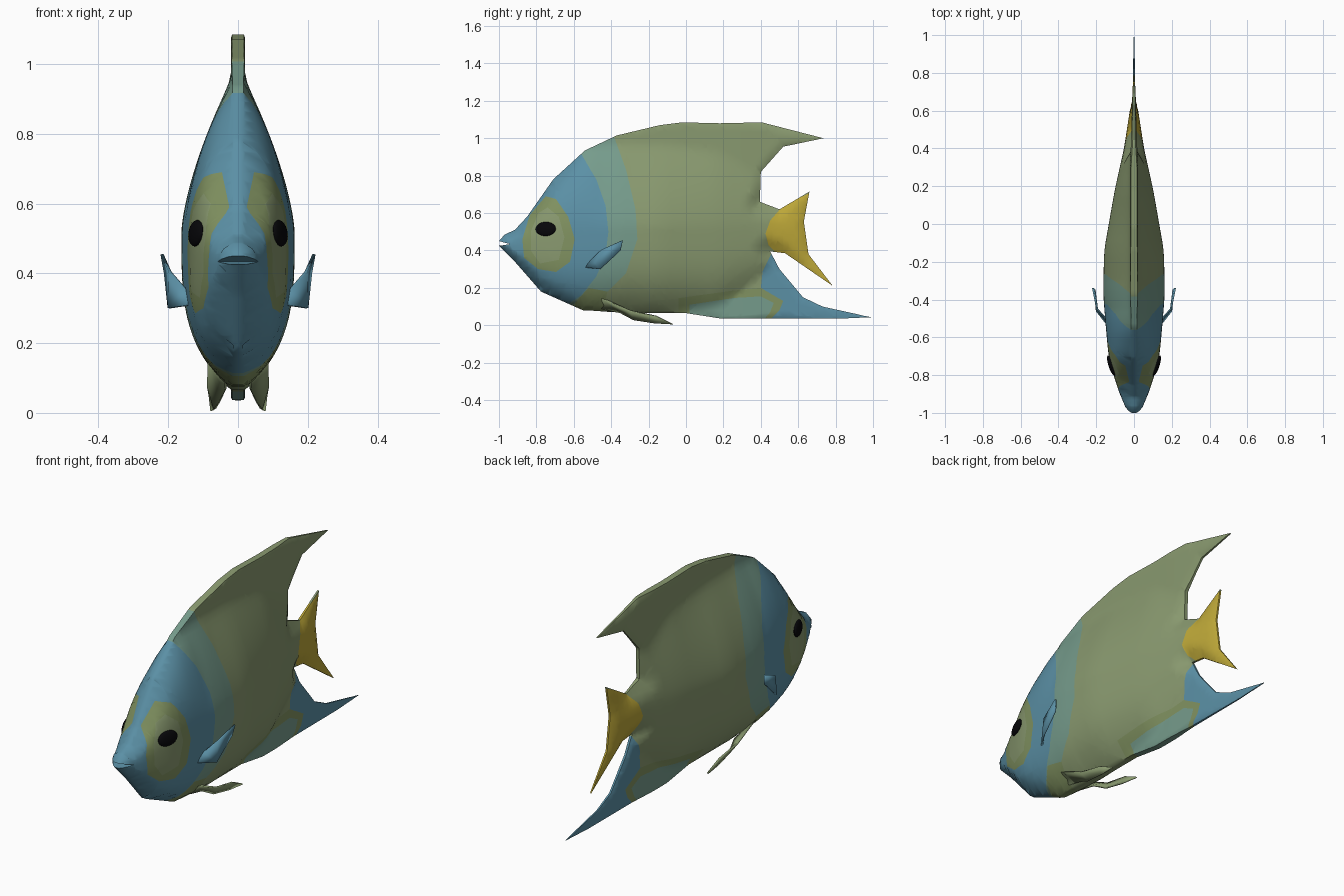
import bpy, bmesh
from mathutils import Vector, Matrix, Euler
from mathutils.geometry import intersect_point_line

cube = bpy.data.objects.get("Cube")
if cube:
    bpy.data.objects.remove(cube, do_unlink=True)


def material(name, rgb):
    m = bpy.data.materials.new(name)
    m.use_nodes = True
    m.diffuse_color = (*rgb, 1)
    m.node_tree.nodes["Principled BSDF"].inputs["Base Color"].default_value = (*rgb, 1)
    return m


COLOURS = {
    "sage_green": (.25, .32, .16),
    "sea_blue": (.105, .28, .38),
    "pale_teal": (.18, .33, .26),
    "olive": (.22, .29, .12),
    "golden_yellow": (.51, .39, .04),
    "eye_black": (.002, .002, .003),
}
NAMES = list(COLOURS)
MATERIALS = [material(n, c) for n, c in COLOURS.items()]

# Side silhouette (y, z): back, dorsal fin, tail, anal fin, belly, mouth
OUTLINE = [
    (-1, .45), (-.97, .485), (-.915, .51), (-.85, .58), (-.71, .78), (-.54, .935),
    (-.37, 1.015), (-.14, 1.07), (-.02, 1.085), (.18, 1.08), (.405, 1.085),
    (.735, 1), (.52, .955), (.4, .82), (.395, .66), (.5, .62),
    (.66, .715), (.63, .555), (.655, .38), (.785, .21), (.53, .385), (.45, .395),
    (.5, .3), (.625, .15), (.73, .1), (.99, .043), (.81, .035), (.18, .037),
    (0, .065), (-.3, .065), (-.55, .08), (-.775, .18), (-.915, .34),
    (-.98, .405), (-1, .425), (-.94, .434)]
# The same without the mouth notch, for rounding towards the edge
CORNERS = [Vector(p) for p in OUTLINE[:-1]]

# Body stations: y, half width, low and high limit of the thick flesh
STATIONS = [
    (-1, .03, .4, .485), (-.92, .066, .345, .51), (-.85, .093, .26, .585),
    (-.71, .133, .145, .78), (-.54, .149, .075, .94), (-.37, .162, .055, .98),
    (-.14, .157, .05, .98), (.18, .1, .09, .95), (.4, .05, .25, .8),
    (.5, .035, .36, .65), (.68, .007, .3, .7), (1, .001, .3, .7)]
FIN = [(-1, .012), (-.5, .016), (-.3, .02), (.3, .02), (.45, .016), (.75, .006), (1, .002)]
EDGE = [(-1, .012), (-.4, .018), (.3, .016), (.45, .006), (1, .002)]
EDGE_SLOPE = [(-1, 1.8), (-.4, 1.5), (.1, .6), (1, .4)]
ROUNDNESS = [(-1, .5), (-.6, .7), (-.3, 1)]
UPPER_POWER = [(-.75, 2.4), (-.45, 1.5)]
LOWER_POWER = 3.5


def lerp(table, y, k=1):
    if y <= table[0][0]:
        return table[0][k]
    for a, b in zip(table, table[1:]):
        if y <= b[0]:
            return a[k] + (b[k] - a[k]) * (y - a[0]) / (b[0] - a[0])
    return table[-1][k]


def soft(table, y, k=1):
    return sum(lerp(table, y + d, k) for d in (-.04, 0, .04)) / 3


def edge_distance(y, z):
    p = Vector((y, z))
    best = 9
    for a, b in zip(CORNERS, CORNERS[1:] + CORNERS[:1]):
        t = intersect_point_line(p, a, b)[1]
        best = min(best, (a.lerp(b, min(1, max(0, t))) - p).length)
    return best


def half_width(y, z):
    """Thick lens-shaped flesh that blends into thin fins and thinner edges."""
    low, high = soft(STATIONS, y, 2), soft(STATIONS, y, 3)
    u = (z - (low + high) / 2) / ((high - low) / 2)
    power = lerp(UPPER_POWER, y) if u > 0 else LOWER_POWER
    flesh = max(0, 1 - abs(u) ** power) ** lerp(ROUNDNESS, y)
    width = ((soft(STATIONS, y) * flesh) ** 2 + lerp(FIN, y) ** 2) ** .5
    return min(width, lerp(EDGE, y) + edge_distance(y, z) * lerp(EDGE_SLOPE, y))


def cut(bm, faces, co, no):
    geom = set(faces)
    for f in faces:
        geom.update(f.edges)
        geom.update(f.verts)
    bmesh.ops.bisect_plane(bm, geom=list(geom), dist=1e-5, plane_co=co, plane_no=no)


def paint(bm, colour, outline):
    """Cut a convex (y, z) patch into the flat side and colour it."""
    pts = [Vector((0, y, z)) for y, z in outline]
    middle = sum(pts, Vector()) / len(pts)
    faces = bm.faces[:]
    planes = []
    for a, b in zip(pts, pts[1:] + pts[:1]):
        d = b - a
        no = Vector((0, -d.z, d.y)).normalized()
        if no.dot(middle - a) < 0:
            no.negate()
        cut(bm, faces, a, no)
        planes.append((a, no))
        faces = [f for f in bm.faces
                 if all(n.dot(f.calc_center_median() - c) > 0 for c, n in planes)]
    for f in faces:
        f.material_index = NAMES.index(colour)


def finish(name, bm, mats, thickness=0):
    mesh = bpy.data.meshes.new(name)
    bm.to_mesh(mesh)
    bm.free()
    for m in mats:
        mesh.materials.append(m)
    ob = bpy.data.objects.new(name, mesh)
    bpy.context.collection.objects.link(ob)
    bpy.ops.object.select_all(action='DESELECT')
    ob.select_set(True)
    bpy.context.view_layer.objects.active = ob
    bpy.ops.object.shade_smooth_by_angle(angle=.9)
    if thickness:
        s = ob.modifiers.new("thickness", 'SOLIDIFY')
        s.thickness, s.offset = thickness, 0
    mirror = ob.modifiers.new("mirror", 'MIRROR')
    mirror.merge_threshold = .0005


# Body with dorsal, tail and anal fins: start as a flat side
bm = bmesh.new()
bm.faces.new([bm.verts.new((0, y, z)) for y, z in reversed(OUTLINE)])
bm.normal_update()
for f in bm.faces:
    if f.normal.x < 0:
        f.normal_flip()
bmesh.ops.triangulate(bm, faces=bm.faces[:])
STEP = .029
for axis, start, count in ((1, -.99, 68), (2, .02, 37)):
    no = Vector((0, 0, 0))
    no[axis] = 1
    for i in range(count):
        cut(bm, bm.faces[:], no * (start + i * STEP), no)

# Colour bands and patches
paint(bm, "pale_teal", [(-.4, 1.05), (-.32, .83), (-.27, .62), (-.26, .46), (-.32, .28),
                        (-.42, .18), (-.62, .06), (-1.1, .06), (-1.1, 1.05)])
paint(bm, "olive", [(-.66, .05), (-.45, .05), (-.42, .18), (-.52, .2)])
paint(bm, "sea_blue", [(-.58, .95), (-.48, .78), (-.43, .64), (-.415, .5), (-.43, .38),
                       (-.48, .26), (-.56, .16), (-.68, .08), (-1.1, .08), (-1.1, .95)])
paint(bm, "olive", [(-.75, .69), (-.695, .675), (-.63, .58), (-.595, .46), (-.62, .34),
                    (-.695, .285), (-.79, .3), (-.865, .36), (-.875, .46), (-.835, .59)])
paint(bm, "sage_green", [(-.74, .63), (-.68, .58), (-.65, .47), (-.68, .35), (-.78, .33),
                         (-.83, .4), (-.83, .5), (-.79, .6)])
paint(bm, "sea_blue", [(.46, .39), (.41, .29), (.4, .2), (.46, .01), (1.1, .01), (1.1, .2)])
paint(bm, "olive", [(-.04, .145), (.25, .185), (.4, .2), (.52, .13), (.5, .08),
                    (.43, .01), (-.04, .01)])
paint(bm, "pale_teal", [(.02, .11), (.25, .145), (.4, .155), (.47, .12), (.45, .07),
                        (.4, .01), (.02, .01)])
paint(bm, "golden_yellow", [(.52, .64), (.45, .56), (.425, .49), (.44, .43), (.5, .37),
                            (.79, .17), (.9, .3), (.75, .75)])
bmesh.ops.remove_doubles(bm, verts=bm.verts[:], dist=.0015)

# Inflate the side, then close its rim down to the middle plane
for v in bm.verts:
    v.co.x = half_width(v.co.y, v.co.z)
rim = bmesh.ops.extrude_edge_only(bm, edges=[e for e in bm.edges if e.is_boundary])["geom"]
for v in rim:
    if isinstance(v, bmesh.types.BMVert):
        v.co.x = 0
walls = {f for f in rim if isinstance(f, bmesh.types.BMFace)}
for wall in walls:
    for e in wall.edges:
        for f in e.link_faces:
            if f not in walls:
                wall.material_index = f.material_index
finish("fish_body", bm, MATERIALS)

# Eyes, lying along the cheeks
bm = bmesh.new()
place = (Matrix.Translation((half_width(-.75, .515), -.75, .515))
         @ Euler((0, -.12, -.32)).to_matrix().to_4x4()
         @ Matrix.Diagonal((.014, .057, .038, 1)))
bmesh.ops.create_uvsphere(bm, u_segments=20, v_segments=12, radius=1, matrix=place)
finish("eyes", bm, [MATERIALS[NAMES.index("eye_black")]])


def side_fins(name, colour, points):
    bm = bmesh.new()
    bm.faces.new([bm.verts.new(p) for p in points])
    bmesh.ops.triangulate(bm, faces=bm.faces[:])
    finish(name, bm, [MATERIALS[NAMES.index(colour)]], .009)


side_fins("pectoral_fins", "sea_blue", [
    (.135, -.54, .31), (.15, -.5, .355), (.195, -.45, .405), (.218, -.338, .455),
    (.208, -.35, .4), (.198, -.46, .3)])
side_fins("pelvic_fins", "sage_green", [
    (.084, -.45, .145), (.086, -.3, .078), (.08, -.16, .05), (.075, -.07, .006),
    (.066, -.17, .012), (.054, -.28, .03), (.035, -.35, .068), (.035, -.45, .09)])
